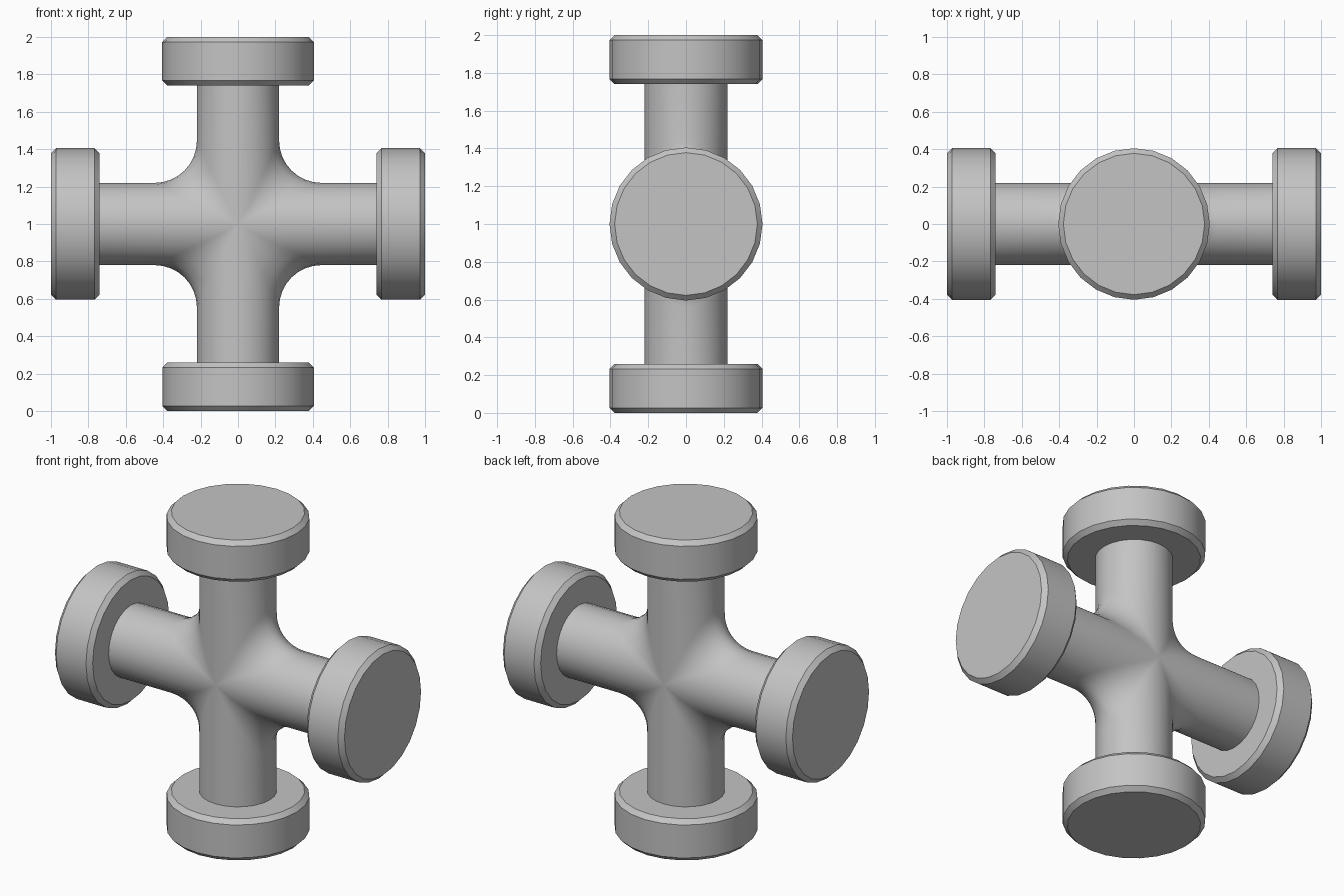
import bpy, bmesh
from math import sin, cos, pi, radians
from mathutils import Vector, Matrix

cube = bpy.data.objects.get("Cube")
if cube:
    bpy.data.objects.remove(cube, do_unlink=True)

PIPE_R, FILLET_R, PIPE_END = 0.22, 0.225, 0.78
FLANGE_R, FLANGE_W, CHAMFER = 0.405, 0.26, 0.027
SIDES, ARC_STEPS = 24, 8
CENTRE = Vector((0, 0, 1))

grey = bpy.data.materials.new("plain grey")
grey.use_nodes = True
grey.diffuse_color = (0.55, 0.55, 0.55, 1)
grey.node_tree.nodes["Principled BSDF"].inputs["Base Color"].default_value = grey.diffuse_color


def finish(bm, name):
    """Turn a bmesh into a shaded, coloured object."""
    bmesh.ops.recalc_face_normals(bm, faces=bm.faces[:])
    mesh = bpy.data.meshes.new(name)
    bm.to_mesh(mesh)
    bm.free()
    mesh.materials.append(grey)
    obj = bpy.data.objects.new(name, mesh)
    bpy.context.collection.objects.link(obj)
    bpy.ops.object.select_all(action="DESELECT")
    obj.select_set(True)
    bpy.context.view_layer.objects.active = obj
    bpy.ops.object.shade_smooth_by_angle(angle=radians(30))
    return obj


def elbow_row(a):
    """One line from the top arm, round the rolling-ball fillet, to the side arm."""
    c, s = cos(a), sin(a)
    reach = PIPE_R + FILLET_R
    ball = Vector((reach * c, reach * s, reach * c))
    v1, v2 = Vector((-c, -s, 0)), Vector((0, -s, -c))
    angle = v1.angle(v2)
    row = [Vector((PIPE_R * c, PIPE_R * s, PIPE_END))]
    for i in range(ARC_STEPS + 1):
        t = i / ARC_STEPS
        if angle < 1e-4:
            d = v1
        else:
            d = (v1 * sin((1 - t) * angle) + v2 * sin(t * angle)) / sin(angle)
        row.append(ball + d * FILLET_R)
    row.append(Vector((PIPE_END, PIPE_R * s, PIPE_R * c)))
    return row


# Cross pipe: four filleted quarters welded together
bm = bmesh.new()
rows = [elbow_row(-pi / 2 + pi * i / (SIDES // 2)) for i in range(SIDES // 2 + 1)]
for quarter in range(4):
    turn = Matrix.Translation(CENTRE) @ Matrix.Rotation(quarter * pi / 2, 4, "Y")
    grid = [[bm.verts.new(turn @ p) for p in row] for row in rows]
    for r1, r2 in zip(grid, grid[1:]):
        for j in range(len(r1) - 1):
            bm.faces.new((r1[j], r1[j + 1], r2[j + 1], r2[j]))
bmesh.ops.remove_doubles(bm, verts=bm.verts[:], dist=1e-4)
bmesh.ops.holes_fill(bm, edges=[e for e in bm.edges if e.is_boundary], sides=0)
finish(bm, "cross_pipe")

# Flanges: chamfered discs on the four arm ends
for i, side in enumerate(("top", "left", "bottom", "right")):
    bm = bmesh.new()
    bmesh.ops.create_cone(bm, cap_ends=True, segments=SIDES, radius1=FLANGE_R,
                          radius2=FLANGE_R, depth=FLANGE_W)
    rims = [e for e in bm.edges if e.calc_face_angle() > radians(60)]
    bmesh.ops.bevel(bm, geom=rims, offset=CHAMFER, segments=1, affect="EDGES")
    place = (Matrix.Translation(CENTRE) @ Matrix.Rotation(i * pi / 2, 4, "Y")
             @ Matrix.Translation((0, 0, 1 - FLANGE_W / 2)))
    bm.transform(place)
    finish(bm, side + "_flange")
